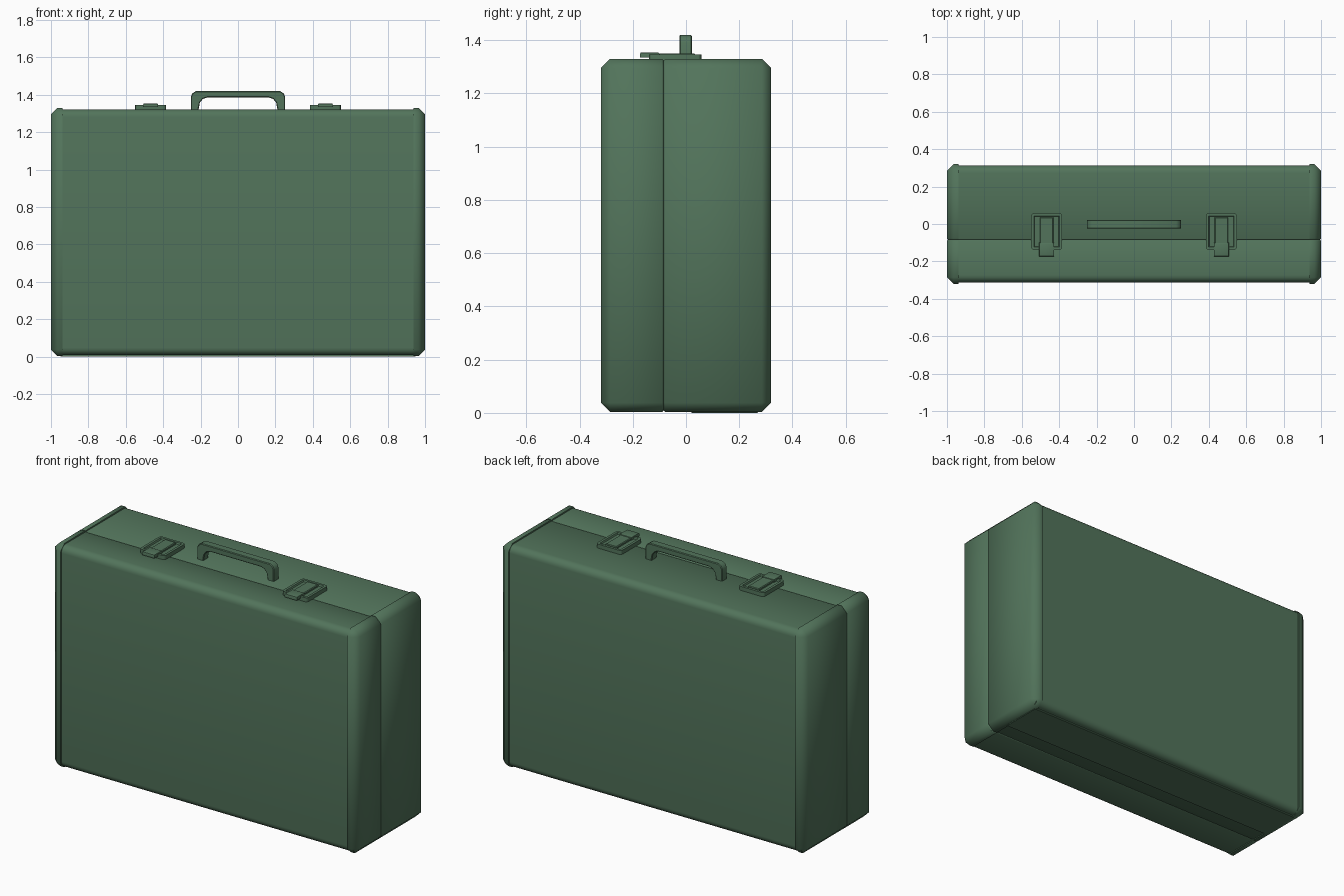
import bpy, bmesh, math
from mathutils import Vector

if "Cube" in bpy.data.objects:
    bpy.data.objects.remove(bpy.data.objects["Cube"])

green = bpy.data.materials.new("green")
green.diffuse_color = (0.085, 0.175, 0.105, 1)
green.use_nodes = True
green.node_tree.nodes["Principled BSDF"].inputs["Base Color"].default_value = green.diffuse_color
SEAM = -0.084


def finish(name, bm, angle):
    bmesh.ops.recalc_face_normals(bm, faces=bm.faces[:])
    mesh = bpy.data.meshes.new(name)
    bm.to_mesh(mesh)
    bm.free()
    ob = bpy.data.objects.new(name, mesh)
    bpy.context.collection.objects.link(ob)
    mesh.materials.append(green)
    bpy.ops.object.select_all(action='DESELECT')
    ob.select_set(True)
    bpy.context.view_layer.objects.active = ob
    bpy.ops.object.shade_smooth_by_angle(angle=math.radians(angle))
    return ob


def box(lo, hi):
    bm = bmesh.new()
    bmesh.ops.create_cube(bm, size=1)
    for v in bm.verts:
        v.co = Vector([lo[i] + (v.co[i] + 0.5) * (hi[i] - lo[i]) for i in range(3)])
    return bm


def bevel(bm, width, segments, test):
    edges = [e for e in bm.edges if test(e)]
    bmesh.ops.bevel(bm, geom=edges, offset=width, segments=segments,
                    profile=0.5, affect='EDGES', clamp_overlap=True)


def on(e, axis, value):
    return all(abs(v.co[axis] - value) < 1e-5 for v in e.verts)


def block(name, lo, hi, width, test=lambda e: True, segments=1):
    bm = box(lo, hi)
    bevel(bm, width, segments, test)
    return finish(name, bm, 30)


# Case halves: rounded shell plus a slightly larger chamfered cap on each end
for label, y in (("front", -1), ("back", 1)):
    def span(depth):
        return sorted((SEAM, y * depth))

    y0, y1 = span(0.313)
    bm = box((-0.97, y0, 0.008), (0.97, y1, 1.322))
    bevel(bm, 0.04, 5, lambda e: not on(e, 1, SEAM) and not on(e, 0, 0.97)
          and not on(e, 0, -0.97) and on(e, 1, y * 0.313))
    bevel(bm, 0.005, 1, lambda e: on(e, 1, SEAM))
    finish(label + "_shell", bm, 50)

    for side_name, s in (("left", -1), ("right", 1)):
        x0, x1 = sorted((s * 0.938, s))
        y0, y1 = span(0.32)
        bm = box((x0, y0, 0.003), (x1, y1, 1.33))
        inner = s * 0.938
        bevel(bm, 0.035, 1, lambda e: not on(e, 1, SEAM) and not on(e, 0, inner)
              and (on(e, 0, s) or on(e, 1, y * 0.32)))
        bevel(bm, 0.006, 1, lambda e: on(e, 1, SEAM) and not on(e, 0, inner))
        finish(f"{label}_{side_name}_end_cap", bm, 50)

# Bottom feet line of the back half, touching the floor
block("bottom_rest", (-0.95, 0.02, 0.0), (0.95, 0.27, 0.02), 0.002)

# Carry handle: half outline mirrored, then extruded in depth
outer = [(0.252, 1.315), (0.252, 1.39), (0.244, 1.408), (0.225, 1.42)]
inner = [(0.165, 1.386), (0.188, 1.378), (0.204, 1.358), (0.212, 1.315)]
half = outer + inner
bm = bmesh.new()
right = [bm.verts.new((x, -0.025, z)) for x, z in half]
left = [bm.verts.new((-x, -0.025, z)) for x, z in half]
n = len(outer)
faces = []
for side in (right, left):
    for i in range(n - 1):
        faces.append(bm.faces.new((side[i], side[i + 1], side[-2 - i], side[-1 - i])))
faces.append(bm.faces.new((right[n - 1], left[n - 1], left[n], right[n])))
bmesh.ops.recalc_face_normals(bm, faces=faces)
new = bmesh.ops.extrude_face_region(bm, geom=faces)["geom"]
bmesh.ops.translate(bm, vec=(0, 0.047, 0),
                    verts=[g for g in new if isinstance(g, bmesh.types.BMVert)])
bmesh.ops.recalc_face_normals(bm, faces=bm.faces[:])
bevel(bm, 0.004, 1, lambda e: len(e.link_faces) == 2
      and e.calc_face_angle(0) > 1.2 and not on(e, 2, 1.315))
finish("handle", bm, 35)

# Latches: recessed base frame, clasp lever and front hook
for side_name, s in (("left", -1), ("right", 1)):
    cx = s * 0.467
    bm = box((cx - 0.083, -0.139, 1.315), (cx + 0.083, 0.058, 1.346))
    bevel(bm, 0.016, 3, lambda e: abs(e.verts[0].co.z - e.verts[1].co.z) > 0.01)
    top = [f for f in bm.faces if f.normal.z > 0.9]
    bmesh.ops.inset_region(bm, faces=top, thickness=0.004, depth=0)
    bmesh.ops.inset_region(bm, faces=top, thickness=0.011, depth=0)
    bmesh.ops.inset_region(bm, faces=top, thickness=0.004, depth=-0.009)
    finish(side_name + "_latch_frame", bm, 30)

    block(side_name + "_latch_lever", (cx - 0.036, -0.105, 1.325),
          (cx + 0.036, 0.036, 1.349), 0.004, lambda e: on(e, 2, 1.349))
    block(side_name + "_latch_hook", (cx - 0.04, -0.173, 1.334),
          (cx + 0.04, -0.1, 1.354), 0.006, lambda e: on(e, 2, 1.354), 2)
